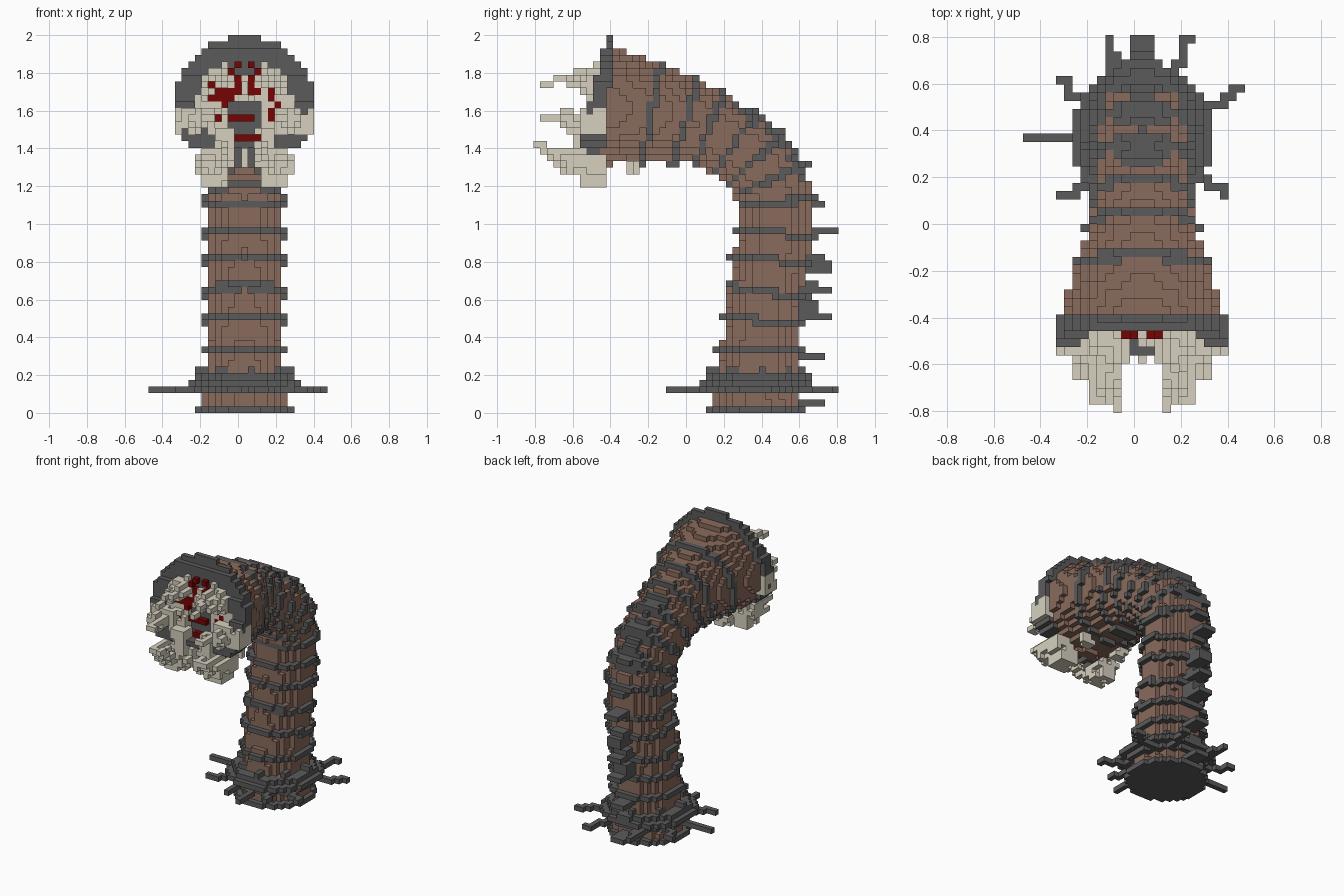
import bpy, bmesh, math, random
from mathutils import Vector

random.seed(4)
V = 2 / 57          # edge of one block
CX = V              # the creature's own middle plane
cells = {}          # block (i, j, k) -> part name

if "Cube" in bpy.data.objects:
    bpy.data.objects.remove(bpy.data.objects["Cube"], do_unlink=True)


def flat_material(name, rgb):
    m = bpy.data.materials.new(name)
    m.use_nodes = True
    m.diffuse_color = (*rgb, 1)
    bsdf = next(n for n in m.node_tree.nodes if n.type == 'BSDF_PRINCIPLED')
    bsdf.inputs["Base Color"].default_value = (*rgb, 1)
    bsdf.inputs["Roughness"].default_value = 0.9
    return m


brown = flat_material("brown hide", (0.253, 0.145, 0.107))
grey = flat_material("dark grey plate", (0.105, 0.105, 0.105))
cream = flat_material("bone cream", (0.67, 0.63, 0.52))
red = flat_material("dark red flesh", (0.18, 0.001, 0.001))

PARTS = {"body": brown, "body_rings": grey, "back_studs": grey, "base_plate": grey,
         "base_collar": grey, "collar_spikes": grey, "mouth_rim": grey, "throat": grey,
         "teeth": cream, "jaws": cream, "gums": cream, "mouth_flesh": red}


def centre(c):
    return c[0] * V, (c[1] - 22.5) * V, (c[2] + 0.5) * V


def block(x, y, z):
    return round(x / V), round(y / V + 22.5), round(z / V - 0.5)


def fill(part, d, y, z, gaps=0):
    """Fill a box given as ranges; d is the distance from the middle plane."""
    for i in range(-13, 14):
        for j in range(46):
            for k in range(57):
                px, py, pz = centre((i, j, k))
                if d[0] <= abs(px - CX) < d[1] and y[0] < py < y[1] and z[0] < pz < z[1]:
                    if random.random() >= gaps:
                        cells[i, j, k] = part


def mouth_column(part, i, k, front):
    """Set the mouth surface in one column, clearing whatever stood before it."""
    for j in range(12):
        cells.pop((i, j, k), None)
        if j >= front:
            cells[i, j, k] = part


def rod(part, points, size=0, mirror=True):
    """Stepped spike through points (d, y, z), thinning towards its tip."""
    total = len(points) - 1
    for n in range(total):
        a, b = Vector(points[n]), Vector(points[n + 1])
        for s in range(41):
            p = a.lerp(b, s / 40)
            r = round(size * (1 - (n + s / 40) / total))
            for side in ((1, -1) if mirror else (1,)):
                i, j, k = block(CX + side * p.x, p.y, p.z)
                for di in range(-r, r + 1):
                    for dk in range(-r, r + 1):
                        if abs(di) + abs(dk) <= r:
                            cells[i + di, j, k + dk] = part


# Spine: y, z, half width, half depth
SPINE = [Vector(p) for p in (
    (.37, 0, .225, .225), (.385, .2, .2, .21), (.405, .5, .193, .195), (.45, .8, .193, .19),
    (.475, 1.05, .193, .19), (.445, 1.22, .193, .195), (.355, 1.35, .195, .195),
    (.165, 1.48, .195, .195), (-.01, 1.545, .22, .225), (-.19, 1.59, .285, .26),
    (-.36, 1.615, .33, .3), (-.45, 1.625, .345, .32))]
RINGS = (1.45, 1.97, 2.47, 3.04, 3.57, 4.34, 5.1, 5.9, 6.55, 7.25, 7.95, 8.95)
STEPS = 24


def spine_at(t):
    n = min(int(t), len(SPINE) - 2)
    f = t - n
    p1, p2 = SPINE[n], SPINE[n + 1]
    p0 = SPINE[n - 1] if n else 2 * p1 - p2
    p3 = SPINE[n + 2] if n + 2 < len(SPINE) else 2 * p2 - p1
    return 0.5 * (2 * p1 + (p2 - p0) * f + (2 * p0 - 5 * p1 + 4 * p2 - p3) * f * f
                  + (3 * p1 - p0 - 3 * p2 + p3) * f ** 3)


samples, length = [], 0
for s in range((len(SPINE) - 1) * STEPS + 1):
    p = spine_at(s / STEPS)
    if samples:
        length += (p.xy - samples[-1][1].xy).length
    samples.append((s / STEPS, p, length))
ring_at = [samples[round(t * STEPS)][2] for t in RINGS]

# Body, rings and mouth rim, swept along the spine
for j in range(46):
    for k in range(57):
        q = Vector(centre((0, j, k))[1:])
        n = min(range(len(samples)), key=lambda m: (samples[m][1].xy - q).length_squared)
        t, p, along = samples[n]
        tan = (samples[min(n + 1, len(samples) - 1)][1].xy - samples[max(n - 1, 0)][1].xy).normalized()
        off = q - p.xy
        # The rim leans forward towards its lower edge
        lean = 0.15 * (1.9 - q.y) if 1.4 < q.y < 1.9 else 0
        if abs(off.dot(tan)) > V * 0.6 + lean:
            continue
        out = off.dot(Vector((tan.y, -tan.x)))
        gap = min(abs(along - r) for r in ring_at)
        is_ring = gap < V * 0.57
        is_rim = along > length - 0.038
        for i in range(-13, 14):
            d = abs(i * V - CX)

            def inside(grow):
                return (d / (p.z + grow)) ** 2 + (out / (p.w + grow)) ** 2 < 1

            # The rings spread into a dark patch along the outside of the bend
            patch = 4.8 < t < 7 and out > 0 and d < 0.13 and gap < V * 1.7
            if is_rim and q.y > 1.4:
                if (d / .372) ** 2 + (out / .372) ** 2 < 1:
                    cells[i, j, k] = "mouth_rim"
            elif inside(0.004):
                cells[i, j, k] = "body_rings" if is_ring or patch else "body"
            elif is_ring and inside(V * (1 if t < 5 else 0.8)):
                cells[i, j, k] = "body_rings"

# Hooked studs down the back: rear reach, bottom, top
for reach, low, high in ((.74, .035, .07), (.68, .18, .21), (.74, .28, .32), (.78, .49, .53),
                         (.7, .53, .6), (.78, .63, .67), (.7, .67, .71), (.74, .81, .85),
                         (.78, .74, .81), (.81, .945, .985), (.74, 1.09, 1.13), (.67, 1.3, 1.34)):
    fill("back_studs", (0, .06), (.56, reach), (low, high))
fill("back_studs", (0, .06), (.47, .53), (1.44, 1.51))

# Base plate and flared collar
for i in range(-13, 14):
    for j in range(46):
        x, y, _ = centre((i, j, 0))
        r = math.hypot(x - CX, y - 0.37)
        if r < 0.262:
            cells[i, j, 0] = "base_plate"
        for k, edge in ((3, .26), (4, .305), (5, .27), (6, .25)):
            tab = k < 6 or math.sin(8 * math.atan2(y - 0.37, x - CX)) > 0.6
            if 0.2 < r < edge and tab:
                cells[i, j, k] = "base_collar"

# Thin crooked spikes round the collar
Z = 3.5 * V
for path in (((-.22, .37), (-.5, .37)), ((-.2, .21), (-.28, .12), (-.36, .12)),
             ((-.2, .5), (-.3, .56), (-.31, .62), (-.36, .62)),
             ((-.12, .56), (-.11, .72), (-.15, .72), (-.15, .79)),
             ((.14, .56), (.17, .7), (.17, .79), (.21, .79)),
             ((.22, .48), (.34, .52), (.38, .57), (.42, .59)),
             ((.21, .21), (.32, .16), (.36, .14)),
             ((-.08, .14), (-.1, 0)), ((0.04, .14), (0.04, -.09)), ((.14, .14), (.18, .02))):
    rod("collar_spikes", [(x, y, Z) for x, y in [(p[0], p[1]) if n else (p[0] - CX, p[1])
                                                 for n, p in enumerate(path)]], mirror=False)

# Mouth: bumpy gums around a dark throat
for i in range(-13, 14):
    for k in range(57):
        x, _, z = centre((i, 0, k))
        d = abs(x - CX)
        notch = d < .1 and z > 1.8
        if (d / .25) ** 2 + ((z - 1.65) / .21) ** 2 < 1 and not notch:
            hole = d < .09 and z < 1.66
            mouth_column("throat" if hole else "gums", i, k, 10 if hole else random.choice((8, 9, 9)))

# Cheeks and lower jaws
fill("jaws", (.16, .37), (-.56, -.41), (1.47, 1.6), .18)
fill("jaws", (.2, .28), (-.62, -.5), (1.5, 1.58))
fill("throat", (0, .23), (-.53, -.44), (1.3, 1.46))
fill("jaws", (.08, .22), (-.57, -.43), (1.2, 1.3), .15)
fill("jaws", (.11, .27), (-.62, -.43), (1.26, 1.36), .15)
fill("jaws", (.07, .17), (-.6, -.5), (1.29, 1.51), .15)
fill("jaws", (0, .03), (-.58, -.45), (1.29, 1.42))
fill("jaws", (.1, .21), (-.31, -.24), (1.27, 1.34), .2)

# Paired teeth and fangs
rod("teeth", [(.11, -.45, 1.79), (.12, -.6, 1.78), (.13, -.74, 1.745)], 1)
rod("teeth", [(.19, -.45, 1.76), (.18, -.62, 1.74)], 1)
rod("teeth", [(.28, -.5, 1.53), (.23, -.65, 1.55), (.19, -.77, 1.57)], 1)
rod("teeth", [(.17, -.5, 1.28), (.16, -.66, 1.33), (.12, -.73, 1.39), (.11, -.79, 1.42)], 1)
rod("teeth", [(.22, -.5, 1.33), (.22, -.66, 1.35), (.19, -.72, 1.4)], 1)

# Red flesh between the teeth: streaks as x, bottom, top
for x, low, high in ((0, 1.7, 1.77), (0, 1.84, 1.84), (.07, 1.7, 1.77), (.07, 1.84, 1.84),
                     (.105, 1.81, 1.81), (-.035, 1.67, 1.7), (-.07, 1.63, 1.7), (-.105, 1.67, 1.7),
                     (-.035, 1.81, 1.81), (-.14, 1.67, 1.67), (-.14, 1.74, 1.74), (.105, 1.7, 1.7),
                     (.175, 1.67, 1.67), (.21, 1.63, 1.63), (.175, 1.7, 1.7),
                     (.175, 1.6, 1.6), (.175, 1.56, 1.56), (-.105, 1.56, 1.56), (0, 1.56, 1.56),
                     (.035, 1.56, 1.56), (.07, 1.56, 1.56), (-.035, 1.56, 1.56), (0, 1.45, 1.45),
                     (.035, 1.45, 1.45), (.07, 1.45, 1.45), (.105, 1.45, 1.45)):
    i, _, bottom = block(x, 0, low)
    for k in range(bottom, block(x, 0, high)[2] + 1):
        mouth_column("mouth_flesh", i, k, 9)

# Turn every part into a mesh of its exposed block faces
FACES = []
for axis in range(3):
    for sign in (-1, 1):
        u, w = (axis + 1) % 3, (axis + 2) % 3
        loop = []
        for a, b in ((-1, -1), (1, -1), (1, 1), (-1, 1))[::sign]:
            corner = [0, 0, 0]
            corner[axis], corner[u], corner[w] = sign, a, b
            loop.append(corner)
        step = [0, 0, 0]
        step[axis] = sign
        FACES.append((step, loop))

for name, material in PARTS.items():
    bm, verts = bmesh.new(), {}
    for c, part in cells.items():
        if part != name:
            continue
        for step, loop in FACES:
            if tuple(a + b for a, b in zip(c, step)) in cells:
                continue
            keys = [tuple(2 * a + b for a, b in zip(c, corner)) for corner in loop]
            for key in keys:
                if key not in verts:
                    verts[key] = bm.verts.new(centre([a / 2 for a in key]))
            bm.faces.new([verts[key] for key in keys])
    mesh = bpy.data.meshes.new(name)
    bm.to_mesh(mesh)
    bm.free()
    mesh.materials.append(material)
    bpy.context.collection.objects.link(bpy.data.objects.new(name, mesh))
